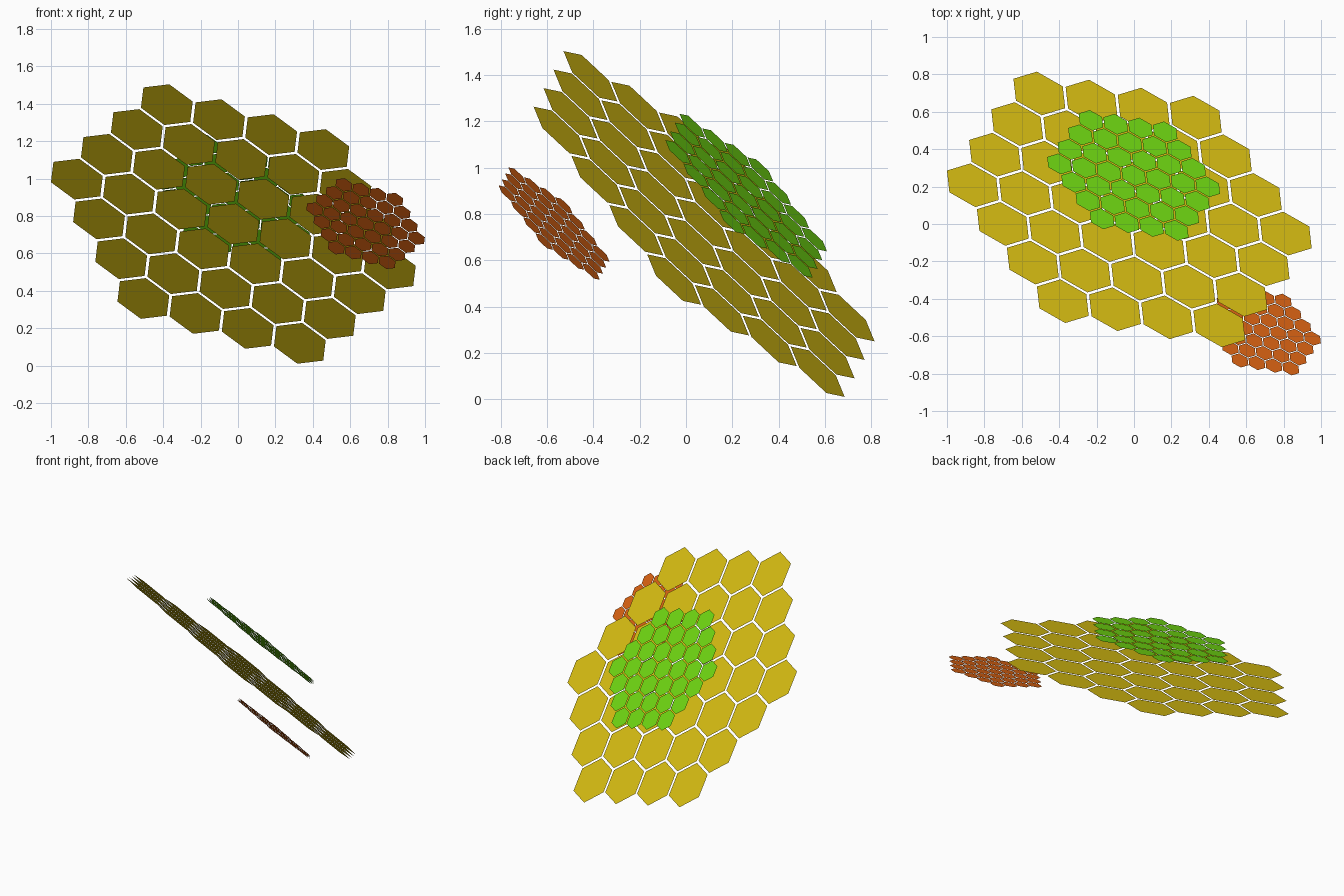
import bpy, bmesh, math
from mathutils import Vector

if "Cube" in bpy.data.objects:
    bpy.data.objects.remove(bpy.data.objects["Cube"])

# Shared tilted plane: u runs along a row of tiles, v lies across the rows
U = Vector((0.952, -0.147, -0.273)).normalized()
V = Vector((-0.092, 0.727, -0.674))
V = (V - U * V.dot(U)).normalized()
PITCH = 0.2933      # distance between tile centres on the large panel
FILL = 0.945        # tile size relative to a gapless tiling
RINGS = 3           # rings of tiles round the centre one


def material(name, color):
    m = bpy.data.materials.new(name)
    m.diffuse_color = (*color, 1)
    m.use_nodes = True
    m.node_tree.nodes["Principled BSDF"].inputs["Base Color"].default_value = m.diffuse_color
    return m


def hex_panel(name, center, scale, mat):
    """Flat hexagonal panel made of separate hexagonal tiles."""
    bm = bmesh.new()
    pitch = PITCH * scale
    radius = pitch / math.sqrt(3) * FILL
    for r in range(-RINGS, RINGS + 1):
        for q in range(-RINGS, RINGS + 1):
            if abs(q + r) > RINGS:
                continue
            cu = pitch * (q + r / 2)
            cv = pitch * r * math.sqrt(3) / 2
            verts = []
            for k in range(6):
                a = math.radians(30 + 60 * k)
                verts.append(bm.verts.new(U * (cu + radius * math.cos(a))
                                          + V * (cv + radius * math.sin(a))))
            bm.faces.new(verts)
    mesh = bpy.data.meshes.new(name)
    bm.to_mesh(mesh)
    bm.free()
    mesh.materials.append(mat)
    ob = bpy.data.objects.new(name, mesh)
    ob.location = center
    bpy.context.collection.objects.link(ob)


# Large middle panel, small upper panel, smallest lower panel
hex_panel("large_panel", (-0.025, 0.078, 0.757), 1.0,
          material("yellow", (0.68, 0.51, 0.006)))
hex_panel("upper_panel", (-0.002, 0.26, 0.879), 0.474,
          material("green", (0.16, 0.68, 0.006)))
hex_panel("lower_panel", (0.682, -0.57, 0.759), 0.325,
          material("orange", (0.68, 0.12, 0.006)))
